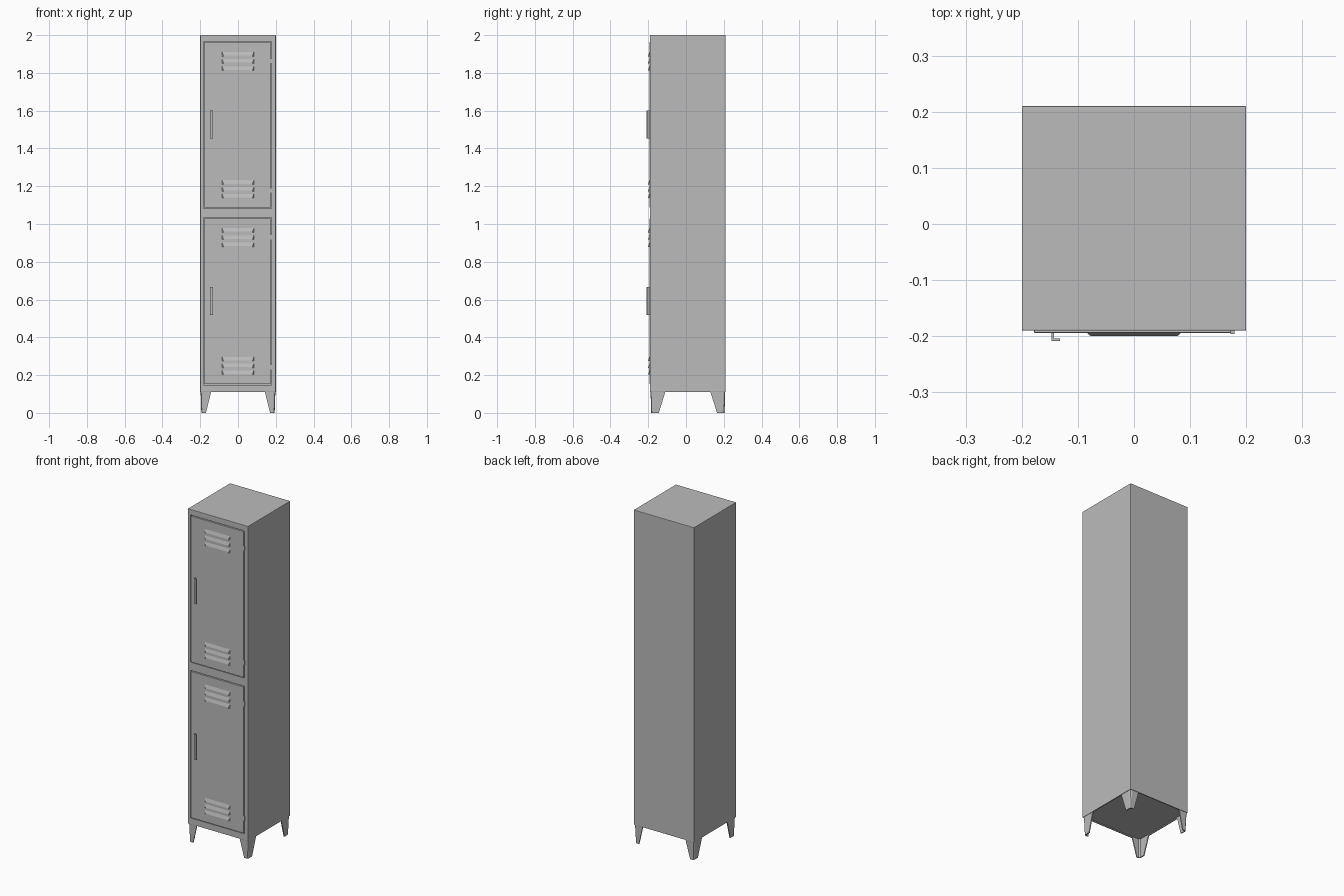
import bpy
import bmesh
from mathutils import Vector

cube = bpy.data.objects.get("Cube")
if cube:
    bpy.data.objects.remove(cube, do_unlink=True)

steel = bpy.data.materials.new("grey_steel")
steel.use_nodes = True
GREY = (0.5, 0.5, 0.5, 1)
steel.diffuse_color = GREY
steel.node_tree.nodes["Principled BSDF"].inputs["Base Color"].default_value = GREY


def finish(name, bm):
    """Turn a bmesh into a named object with the steel material."""
    bmesh.ops.recalc_face_normals(bm, faces=bm.faces)
    mesh = bpy.data.meshes.new(name)
    bm.to_mesh(mesh)
    bm.free()
    obj = bpy.data.objects.new(name, mesh)
    bpy.context.collection.objects.link(obj)
    mesh.materials.append(steel)
    return obj


def add_box(bm, lo, hi):
    """Box between two corners."""
    lo, hi = Vector(lo), Vector(hi)
    verts = bmesh.ops.create_cube(bm, size=1)["verts"]
    for v in verts:
        v.co = (lo + hi) / 2 + v.co * (hi - lo)
    return verts


def box(name, lo, hi, bevel=0):
    bm = bmesh.new()
    add_box(bm, lo, hi)
    if bevel:
        bmesh.ops.bevel(bm, geom=bm.edges[:], offset=bevel, segments=2,
                        profile=0.5, affect='EDGES')
    return finish(name, bm)


def loft(bm, lower, upper):
    """Closed solid between two rings of equal length."""
    a = [bm.verts.new(p) for p in lower]
    b = [bm.verts.new(p) for p in upper]
    n = len(a)
    bm.faces.new(a)
    bm.faces.new(b)
    for i in range(n):
        j = (i + 1) % n
        bm.faces.new((a[i], a[j], b[j], b[i]))


FRONT, BACK, HALF = -0.19, 0.21, 0.2
BASE, TOP = 0.11, 2.0
DOOR_L, DOOR_R, DOOR_Y = -0.178, 0.173, -0.194
GAP = 0.004
doors = {"lower": (0.152, 1.03), "upper": (1.087, 1.963)}

# Cabinet body, with recessed door openings and a lipped underside
body = box("cabinet_body", (-HALF, FRONT, BASE), (HALF, BACK, TOP), 0.002)
cutter_bm = bmesh.new()
for z0, z1 in doors.values():
    add_box(cutter_bm, (DOOR_L - GAP, FRONT - 0.05, z0 - GAP),
            (DOOR_R + GAP, FRONT + 0.012, z1 + GAP))
add_box(cutter_bm, (-HALF + 0.006, FRONT + 0.006, BASE - 0.05),
        (HALF - 0.006, BACK - 0.006, BASE + 0.006))
cutter = finish("opening_cutter", cutter_bm)
cutter.hide_render = True
cutter.hide_set(True)
cut = body.modifiers.new("openings", 'BOOLEAN')
cut.operation = 'DIFFERENCE'
cut.solver = 'EXACT'
cut.object = cutter
# Apply the cut and drop the helper
bpy.context.view_layer.update()
graph = bpy.context.evaluated_depsgraph_get()
result = bpy.data.meshes.new_from_object(body.evaluated_get(graph))
body.modifiers.clear()
body.data = result
bpy.data.objects.remove(cutter, do_unlink=True)


def louvers(name, heights):
    """Pressed vents: hooded wedges open at the lower edge."""
    bm = bmesh.new()
    for z in heights:
        y0, y1 = DOOR_Y + 0.001, DOOR_Y - 0.006
        w, t = 0.085, 0.077
        loft(bm,
             [(-w, y0, z), (w, y0, z), (w, y0, z + 0.026), (-w, y0, z + 0.026)],
             [(-t, y1, z), (t, y1, z), (t, y1, z + 0.004), (-t, y1, z + 0.004)])
    return finish(name, bm)


def handle(name, z0, z1):
    """L-section pull: a web standing off the door and a turned flange."""
    bm = bmesh.new()
    y = DOOR_Y - 0.0145
    section = [(-0.147, DOOR_Y + 0.001), (-0.147, y), (-0.132, y),
               (-0.132, y + 0.004), (-0.143, y + 0.004), (-0.143, DOOR_Y + 0.001)]
    loft(bm, [(x, v, z0) for x, v in section], [(x, v, z1) for x, v in section])
    return finish(name, bm)


# Doors with their vents, pulls and hinges
for level, (z0, z1) in doors.items():
    box(level + "_door", (DOOR_L, DOOR_Y, z0), (DOOR_R, FRONT + 0.013, z1), 0.0015)
    louvers(level + "_door_top_vents", [z1 - 0.075 - 0.038 * i for i in (0, 1, 2)])
    louvers(level + "_door_bottom_vents", [z0 + 0.05 + 0.036 * i for i in (0, 1, 2)])
    handle(level + "_door_handle", z0 + 0.365, z0 + 0.515)
    hinges = bmesh.new()
    for z in (z0 + 0.09, z1 - 0.1):
        add_box(hinges, (DOOR_R - 0.001, DOOR_Y - 0.002, z - 0.014),
                (DOOR_R + 0.006, FRONT + 0.012, z + 0.014))
    finish(level + "_door_hinges", hinges)


def leg_ring(sx, sy, z, inset, width, depth, wall=0.006, r=0.01):
    """Angle section with a chamfered outer corner, opening inwards."""
    shape = [(width, 0), (r, 0), (r * 0.3, r * 0.3), (0, r), (0, depth),
             (wall, depth), (wall, r + wall * 0.4),
             (r + wall * 0.4, wall), (width, wall)]
    mid, half_y = (FRONT + BACK) / 2, (BACK - FRONT) / 2
    return [(sx * (HALF - inset - u), mid + sy * (half_y - inset - v), z)
            for u, v in shape]


# Four tapered sheet legs
for sx, side in ((-1, "right"), (1, "left")):
    for sy, end in ((-1, "front"), (1, "back")):
        bm = bmesh.new()
        loft(bm, leg_ring(sx, sy, 0, 0.006, 0.024, 0.04),
             leg_ring(sx, sy, BASE + 0.006, 0.002, 0.057, 0.08))
        finish(end + "_" + side + "_leg", bm)
